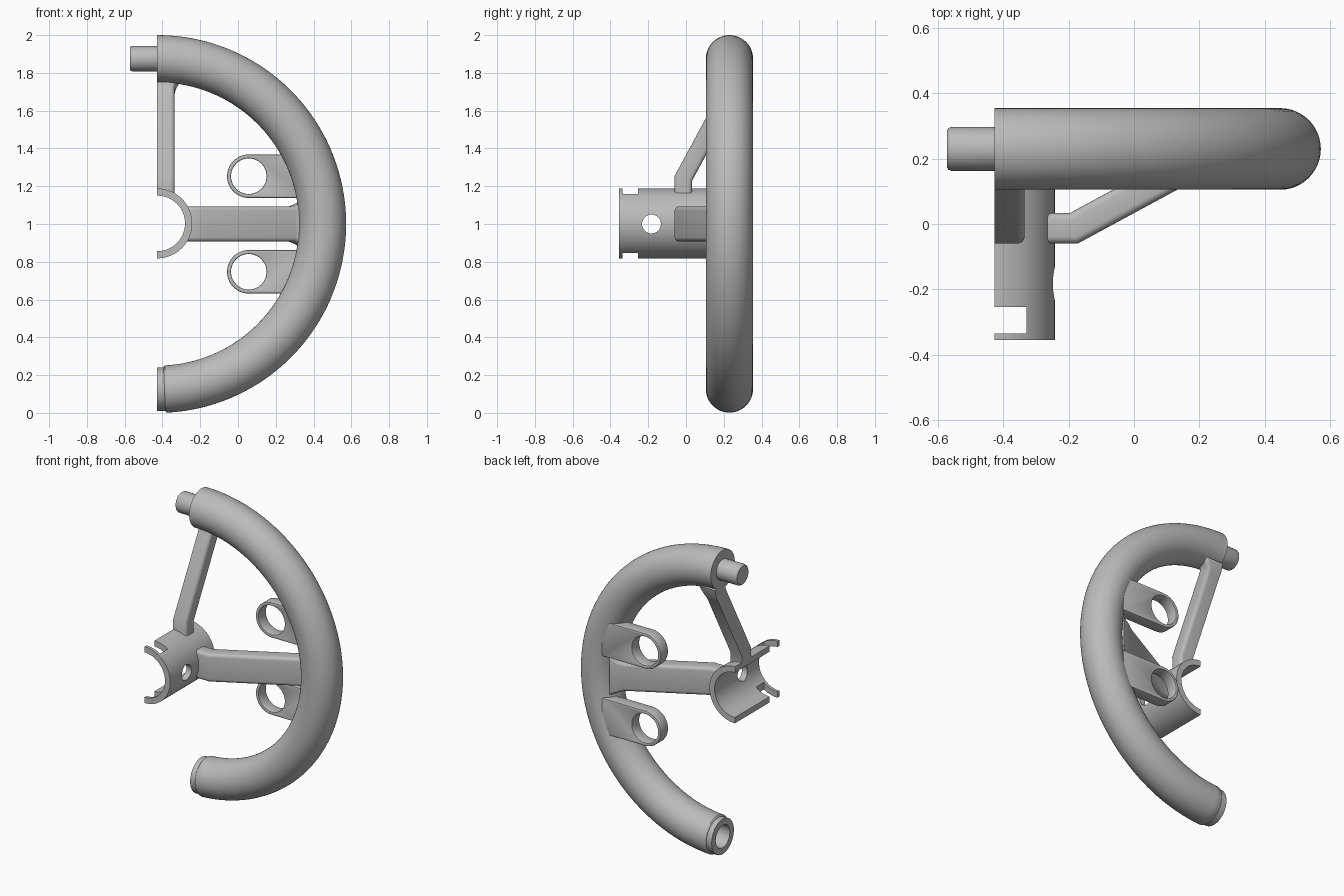
import bpy, bmesh
from math import sin, cos, pi, radians
from mathutils import Vector, Matrix

if "Cube" in bpy.data.objects:
    bpy.data.objects.remove(bpy.data.objects["Cube"])

CX, CZ = -0.4275, 1.0        # wheel axis
RIM_Y, RIM_R, TUBE = 0.23, 0.875, 0.125
HUB_R, HUB_IN = 0.185, 0.147

grey = bpy.data.materials.new("satin grey")
grey.use_nodes = True
grey.diffuse_color = (0.5, 0.5, 0.5, 1)
grey.node_tree.nodes["Principled BSDF"].inputs["Base Color"].default_value = (0.5, 0.5, 0.5, 1)


def loft(bm, rings):
    """Skin a list of equal point loops and cap both ends."""
    loops = [[bm.verts.new(p) for p in ring] for ring in rings]
    n = len(loops[0])
    for a, b in zip(loops, loops[1:]):
        for i in range(n):
            j = (i + 1) % n
            bm.faces.new((a[i], a[j], b[j], b[i]))
    bm.faces.new(loops[0])
    bm.faces.new(loops[-1])
    bmesh.ops.recalc_face_normals(bm, faces=bm.faces)


def make(name, rings, half=False):
    bm = bmesh.new()
    loft(bm, rings)
    if half:                 # slice on the wheel's split plane
        cut = bmesh.ops.bisect_plane(bm, geom=bm.verts[:] + bm.edges[:] + bm.faces[:],
                                     plane_co=(CX, 0, 0), plane_no=(1, 0, 0), clear_inner=True)
        edges = [e for e in cut["geom_cut"] if isinstance(e, bmesh.types.BMEdge)]
        bmesh.ops.holes_fill(bm, edges=edges)
        bmesh.ops.recalc_face_normals(bm, faces=bm.faces)
    mesh = bpy.data.meshes.new(name)
    bm.to_mesh(mesh)
    bm.free()
    obj = bpy.data.objects.new(name, mesh)
    bpy.context.collection.objects.link(obj)
    mesh.materials.append(grey)
    return obj


def finish(obj, cutters=(), bevel=0):
    """Cut the part, round its edges and shade it."""
    for c in cutters:
        c.hide_render = True
        mod = obj.modifiers.new("cut", 'BOOLEAN')
        mod.operation, mod.object, mod.solver = 'DIFFERENCE', c, 'EXACT'
    if bevel:
        mod = obj.modifiers.new("round", 'BEVEL')
        mod.width, mod.segments, mod.angle_limit = bevel, 2, radians(50)
    if obj.modifiers:
        bpy.context.view_layer.update()
        graph = bpy.context.evaluated_depsgraph_get()
        mesh = bpy.data.meshes.new_from_object(obj.evaluated_get(graph))
        obj.modifiers.clear()
        obj.data = mesh
    for c in cutters:
        bpy.data.objects.remove(c)
    bpy.ops.object.select_all(action='DESELECT')
    obj.select_set(True)
    bpy.context.view_layer.objects.active = obj
    bpy.ops.object.shade_smooth_by_angle(angle=radians(35))


def circle(center, r, u, v, n=48):
    u, v = Vector(u), Vector(v)
    return [Vector(center) + r * (cos(2 * pi * i / n) * u + sin(2 * pi * i / n) * v) for i in range(n)]


X, Y, Z = (1, 0, 0), (0, 1, 0), (0, 0, 1)


# Half rim, ending in a stepped collar with a socket
def rim_ring(deg, r):
    t = radians(deg)
    out = Vector((cos(t), 0, sin(t)))
    return circle(Vector((CX, RIM_Y, CZ)) + out * RIM_R, r, out, Y)


rings = [rim_ring(90 - 177 * i / 72, TUBE) for i in range(73)]
for deg, r in ((-87.3, 0.122), (-87.5, 0.115), (-90, 0.115), (-90, 0.073), (-79, 0.073)):
    rings.append(rim_ring(deg, r))
finish(make("rim", rings))

# Joining peg at the top end
peg = [circle((x, RIM_Y, CZ + RIM_R), r, Y, Z)
       for x, r in ((CX + 0.02, 0.067), (-0.56, 0.067), (-0.568, 0.064), (-0.5725, 0.058))]
finish(make("joining_peg", peg))


# Half hub sleeve with a cross hole and a locking slot
def hub_ring(y):
    pts = []
    for r, order in ((HUB_R, range(33)), (HUB_IN, range(32, -1, -1))):
        for i in order:
            t = pi * (i / 32 - 0.5)
            pts.append(Vector((CX + r * cos(t), y, CZ + 0.003 + r * sin(t))))
    return pts


slot = [[(x, y, z) for x, y in ((-0.6, -0.335), (-0.33, -0.335), (-0.33, -0.255), (-0.6, -0.255))]
        for z in (0.7, 1.3)]
hole = [circle((x, -0.183, CZ), 0.05, Y, Z) for x in (-0.4, -0.1)]
finish(make("hub_sleeve", [hub_ring(-0.355), hub_ring(0.105)]),
       [make("slot_cutter", slot), make("hole_cutter", hole)])


# Spokes: rounded bars that lean back from the hub to the rim
def bar_ring(front, back, width, rad=0.022):
    f, b = Vector((front[0], front[1], 0)), Vector((back[0], back[1], 0))
    depth = (b - f).length
    axis, mid = (b - f).normalized(), (f + b) / 2
    pts = []
    for sx, sz, start in ((1, 1, 0), (-1, 1, 90), (-1, -1, 180), (1, -1, 270)):
        for k in range(5):
            t = radians(start + k * 22.5)
            pts.append(mid + axis * (sx * (depth / 2 - rad) + rad * cos(t))
                       + Vector(Z) * (sz * (width / 2 - rad) + rad * sin(t)))
    return pts


sections = [((0.158, -0.06), (0.158, 0.033), 0.185),
            ((0.255, -0.06), (0.23, 0.033), 0.185),
            ((0.73, 0.197), (0.68, 0.277), 0.185),
            ((0.755, 0.205), (0.71, 0.297), 0.203),
            ((0.79, 0.2), (0.765, 0.31), 0.26)]
for name, turn, half in (("side_spoke", 0, False), ("upper_spoke", -90, True)):
    place = Matrix.Translation((CX, 0, CZ)) @ Matrix.Rotation(radians(turn), 4, 'Y')
    finish(make(name, [[place @ p for p in bar_ring(*s)] for s in sections], half))


# Ring lugs on the inside of the rim, above and below the side spoke
def lug_ring(y, cx, cz, r, end):
    arc = [Vector((cx + r * cos(t), y, cz + r * sin(t)))
           for t in (pi / 2 + pi * i / 32 for i in range(33))]
    return arc + [Vector((end, y, cz - r)), Vector((end, y, cz + r))]


for name, side in (("upper_lug", 1), ("lower_lug", -1)):
    cx, cz = 0.057, CZ + side * 0.253
    lug = make(name, [lug_ring(y, cx, cz, 0.115, 0.37) for y in (0.265, 0.345)])
    bore = make("bore_cutter", [circle((cx, y, cz), 0.094, X, Z) for y in (0.1, 0.5)])
    finish(lug, [bore], bevel=0.006)
